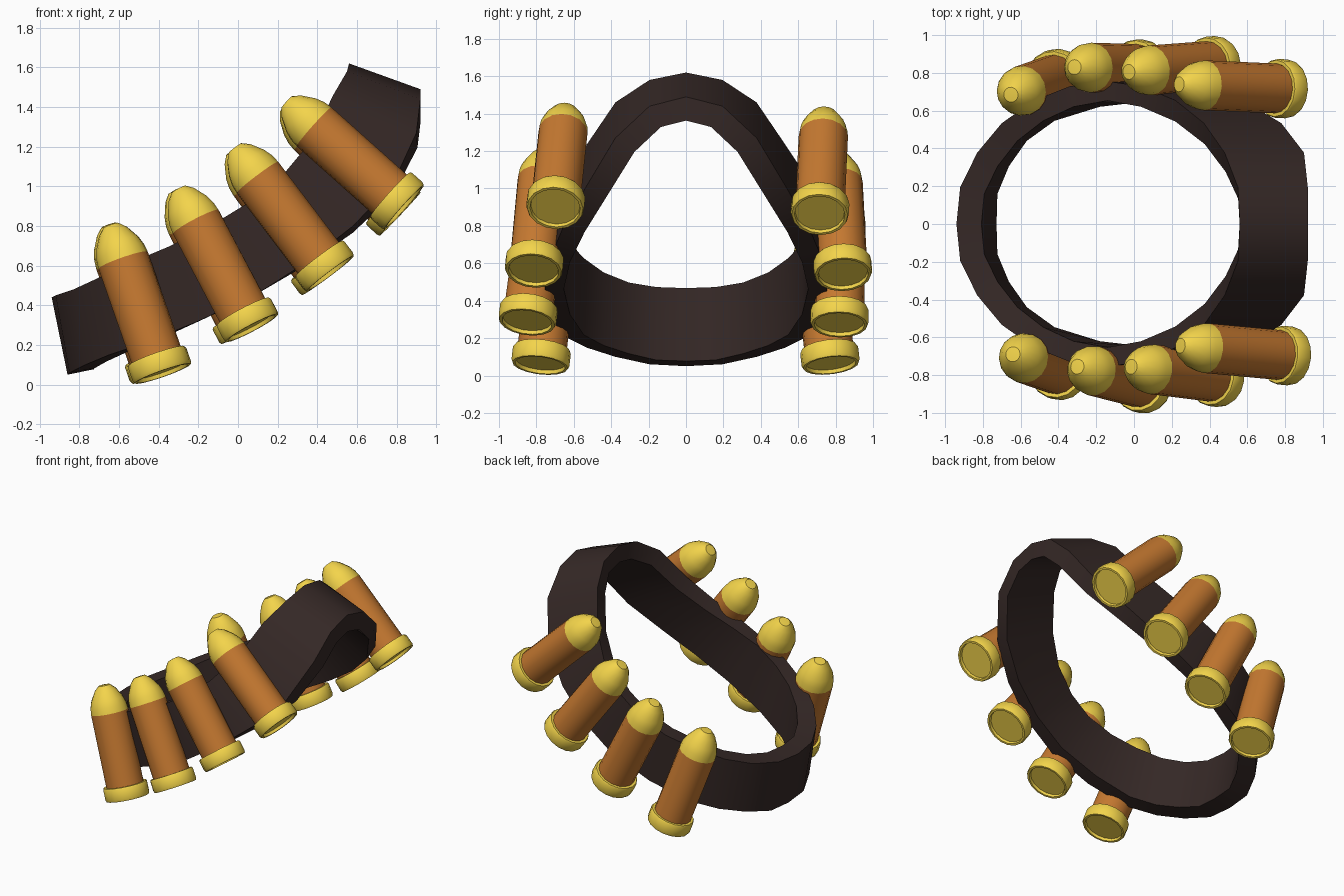
import bpy, bmesh, math
from mathutils import Vector

if "Cube" in bpy.data.objects:
    bpy.data.objects.remove(bpy.data.objects["Cube"])


def material(name, rgb):
    m = bpy.data.materials.new(name)
    m.diffuse_color = (*rgb, 1)
    m.use_nodes = True
    m.node_tree.nodes["Principled BSDF"].inputs["Base Color"].default_value = m.diffuse_color
    return m


LEATHER = material("dark_leather", (0.035, 0.021, 0.019))
COPPER = material("copper", (0.56, 0.19, 0.03))
BRASS = material("brass", (0.90, 0.66, 0.07))


def finish(bm, name, mat, angle):
    bmesh.ops.remove_doubles(bm, verts=bm.verts, dist=1e-5)
    bmesh.ops.recalc_face_normals(bm, faces=bm.faces)
    me = bpy.data.meshes.new(name)
    bm.to_mesh(me)
    bm.free()
    me.materials.append(mat)
    ob = bpy.data.objects.new(name, me)
    bpy.context.collection.objects.link(ob)
    bpy.ops.object.select_all(action='DESELECT')
    bpy.context.view_layer.objects.active = ob
    ob.select_set(True)
    bpy.ops.object.shade_smooth_by_angle(angle=math.radians(angle))
    return ob


def lathe(name, profile, mat, base, tip, sides=16):
    """Spin (radius, height) points about the axis from base to tip."""
    bm = bmesh.new()
    vs = [bm.verts.new((r, 0, h)) for r, h in profile]
    es = [bm.edges.new(p) for p in zip(vs, vs[1:])]
    bmesh.ops.spin(bm, geom=vs + es, cent=(0, 0, 0), axis=(0, 0, 1),
                   angle=math.tau, steps=sides, use_duplicate=False)
    ob = finish(bm, name, mat, 35)
    ob.location = base
    ob.rotation_euler = (Vector(tip) - Vector(base)).to_track_quat('Z', 'Y').to_euler()


# Belt: outer edges as (x, z) stations from the low left end to the high right end
UPPER = [(-.94, .44), (-.92, .45), (-.83, .48), (-.70, .54), (-.53, .62),
         (-.34, .70), (-.14, .80), (.04, .91), (.22, 1.05), (.37, 1.23),
         (.48, 1.46), (.55, 1.58), (.56, 1.62)]
LOWER = [(-.86, .05), (-.85, .06), (-.77, .10), (-.65, .15), (-.47, .21),
         (-.20, .32), (.10, .46), (.35, .62), (.58, .80), (.78, 1.01),
         (.90, 1.27), (.92, 1.44), (.92, 1.49)]
HALF_WIDTH, N = 0.755, 24

up, low = [], []
for i in range(N):
    k = i if i <= 12 else N - i
    y = HALF_WIDTH * math.sin(math.tau * i / N)
    up.append(Vector((UPPER[k][0], y, UPPER[k][1])))
    low.append(Vector((LOWER[k][0], y, LOWER[k][1])))
bm = bmesh.new()
rings = []
for i in range(N):
    j, p = (i + 1) % N, i - 1
    c = math.cos(math.tau * i / N)
    tangent = up[j] + low[j] - up[p] - low[p]
    inward = tangent.cross(up[i] - low[i]).normalized() * (0.102 + 0.033 * abs(c))
    inward.x += 0.045 * max(0, -c)      # the high end leans outward
    rings.append([bm.verts.new(v) for v in
                  (up[i], low[i], low[i] + inward, up[i] + inward)])
for i in range(N):
    a, b = rings[i], rings[(i + 1) % N]
    for c in range(4):
        d = (c + 1) % 4
        bm.faces.new((a[c], a[d], b[d], b[c]))
finish(bm, "belt", LEATHER, 30)

# Cartridges: base centre and tip centre of each
CARTRIDGES = {
    "front": [((-.38, -.78, .055), (-.64, -.69, .80)),
              ((.07, -.85, .285), (-.30, -.755, .985)),
              ((.465, -.815, .56), (-.02, -.755, 1.20)),
              ((.838, -.70, .895), (.25, -.645, 1.42))],
    "back": [((-.395, .775, .055), (-.65, .685, .80)),
             ((.05, .82, .272), (-.31, .83, .97)),
             ((.445, .84, .54), (-.03, .805, 1.185)),
             ((.818, .715, .86), (.235, .74, 1.41))],
}
RIM = [(0, .02), (.132, .02), (.135, 0), (.15, 0), (.156, .015),
       (.156, .085), (.15, .095), (.12, .095)]
CASE = [(.132, .085), (.132, .61)]
TIP = [(.132, .61), (.127, .655), (.112, .70), (.074, .765), (.04, .797), (0, .80)]
for side, row in CARTRIDGES.items():
    for n, (base, tip) in enumerate(row, 1):
        lathe(f"{side}_cartridge_rim_{n}", RIM, BRASS, base, tip)
        lathe(f"{side}_cartridge_case_{n}", CASE, COPPER, base, tip)
        lathe(f"{side}_cartridge_tip_{n}", TIP, BRASS, base, tip)
